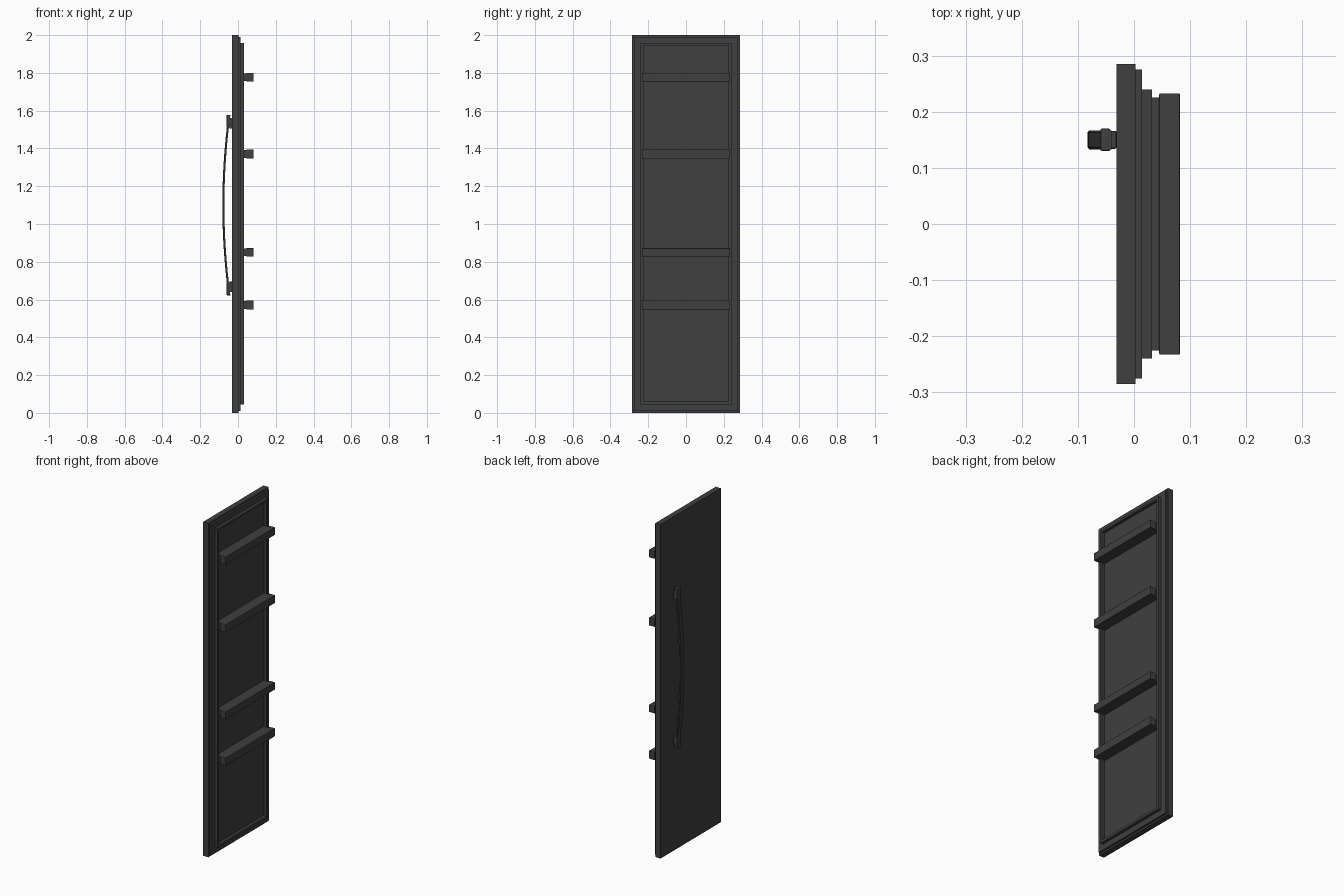
import bpy
import bmesh
import math

cube = bpy.data.objects.get("Cube")
if cube:
    bpy.data.objects.remove(cube, do_unlink=True)

grey = bpy.data.materials.new("dark grey")
grey.use_nodes = True
colour = (0.05, 0.05, 0.05, 1)
grey.diffuse_color = colour
grey.node_tree.nodes["Principled BSDF"].inputs["Base Color"].default_value = colour


def make_object(name, bm):
    bmesh.ops.recalc_face_normals(bm, faces=bm.faces)
    mesh = bpy.data.meshes.new(name)
    bm.to_mesh(mesh)
    bm.free()
    mesh.materials.append(grey)
    obj = bpy.data.objects.new(name, mesh)
    bpy.context.collection.objects.link(obj)
    return obj


def box(name, x, y, z, bevel=0):
    bm = bmesh.new()
    bmesh.ops.create_cube(bm, size=1)
    for v in bm.verts:
        for i, (low, high) in enumerate((x, y, z)):
            v.co[i] = low if v.co[i] < 0 else high
    obj = make_object(name, bm)
    if bevel:
        mod = obj.modifiers.new("soft edges", "BEVEL")
        mod.width = bevel
        mod.segments = 2
    return obj


def frame(name, x, outer, inner):
    """Rectangular ring; outer and inner are (half width, bottom, top)."""
    bm = bmesh.new()
    loops = []
    for px, (w, low, high) in ((x[0], outer), (x[1], outer), (x[1], inner), (x[0], inner)):
        corners = ((-w, low), (w, low), (w, high), (-w, high))
        loops.append([bm.verts.new((px, y, z)) for y, z in corners])
    for a, b in zip(loops, loops[1:] + loops[:1]):
        for i in range(4):
            j = (i + 1) % 4
            bm.faces.new((a[i], a[j], b[j], b[i]))
    return make_object(name, bm)


# Door slab, stepped inner panel and raised liner rim
box("door_panel", (-0.031, 0.003), (-0.285, 0.285), (0, 2))
box("inner_panel", (0.003, 0.014), (-0.275, 0.275), (0.01, 1.99))
frame("liner_rim", (0.014, 0.032), (0.24, 0.045, 1.957), (0.225, 0.06, 1.945))

# Door shelves, each on a narrower neck reaching into the recess
for number, (low, high) in enumerate(((0.548, 0.596), (0.828, 0.872),
                                      (1.346, 1.394), (1.754, 1.8)), 1):
    box(f"shelf_{number}", (0.045, 0.082), (-0.233, 0.233), (low, high), 0.002)
    box(f"shelf_neck_{number}", (0.014, 0.046), (-0.225, 0.225), (low + 0.003, high - 0.003))

# Handle mounts, mirrored about the handle's middle height
MIDDLE, HANDLE_Y = 1.1, 0.15
for name, side in (("lower", -1), ("upper", 1)):
    for part, x, half, reach in (("post", (-0.045, -0.031), 0.016, (0.405, 0.46)),
                                 ("cap", (-0.06, -0.042), 0.02, (0.41, 0.478))):
        z = sorted(MIDDLE + side * r for r in reach)
        box(f"{name}_handle_{part}", x, (HANDLE_Y - half, HANDLE_Y + half), z, 0.003)

# Bowed flat grip
bm = bmesh.new()
rings = []
STEPS = 24
for i in range(STEPS + 1):
    t = 2 * i / STEPS - 1
    x = -0.051 - 0.032 * (1 - t * t)
    z = MIDDLE + 0.478 * t
    rings.append([bm.verts.new((x + dx, HANDLE_Y + dy, z))
                  for dx, dy in ((0, -0.013), (0.003, -0.017), (0.011, -0.017),
                                 (0.011, 0.017), (0.003, 0.017), (0, 0.013))])
for a, b in zip(rings, rings[1:]):
    for k in range(len(a)):
        m = (k + 1) % len(a)
        bm.faces.new((a[k], a[m], b[m], b[k]))
bm.faces.new(rings[0])
bm.faces.new(rings[-1])
grip = make_object("handle_grip", bm)
bpy.context.view_layer.objects.active = grip
grip.select_set(True)
bpy.ops.object.shade_smooth_by_angle(angle=math.radians(20))
